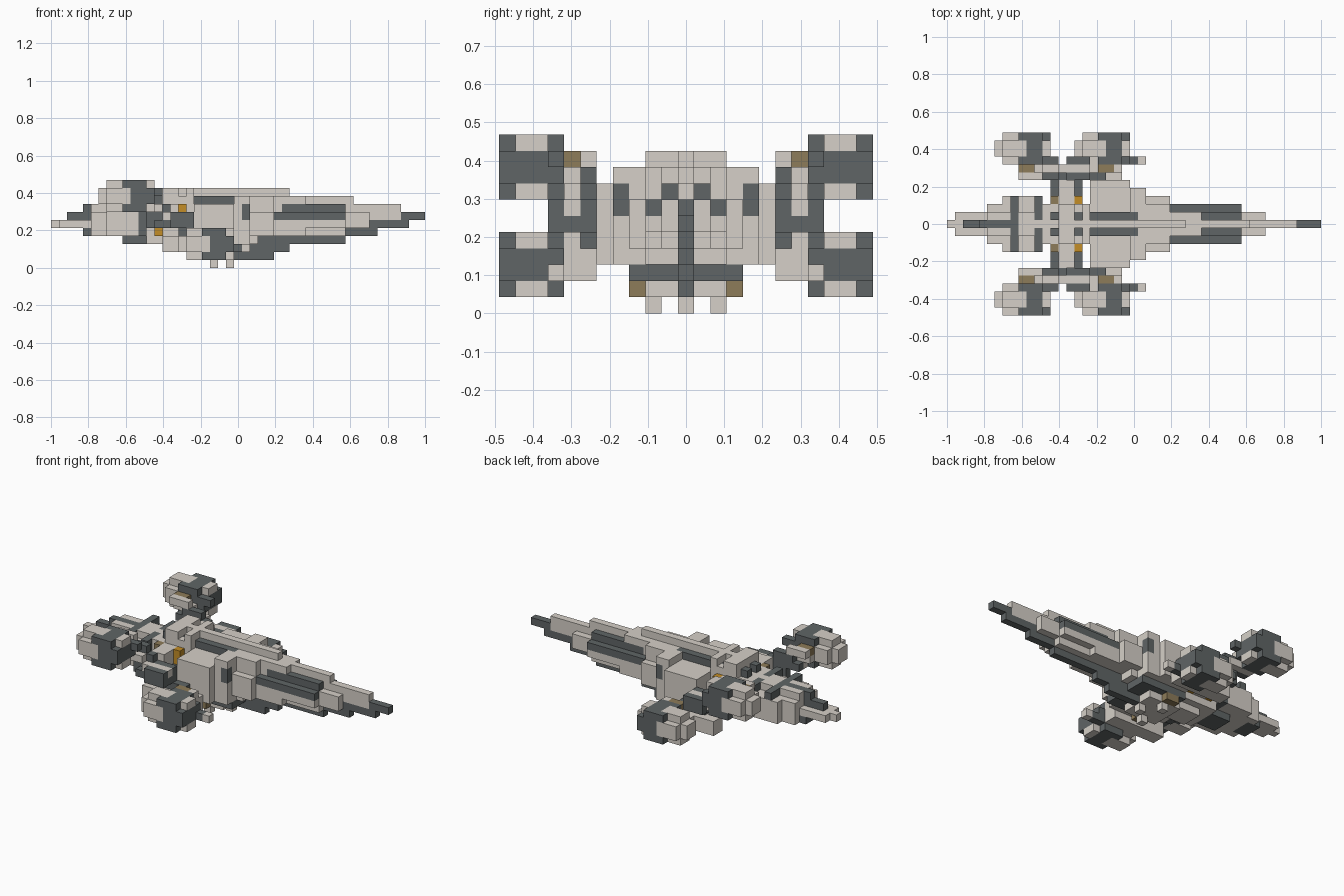
import bpy
import bmesh
from mathutils import Vector

cube = bpy.data.objects.get("Cube")
if cube:
    bpy.data.objects.remove(cube)

UNIT = 2 / 47  # edge of one block


def material(name, colour):
    mat = bpy.data.materials.new(name)
    mat.use_nodes = True
    mat.diffuse_color = (*colour, 1)
    bsdf = next(n for n in mat.node_tree.nodes if n.type == 'BSDF_PRINCIPLED')
    bsdf.inputs["Base Color"].default_value = (*colour, 1)
    bsdf.inputs["Roughness"].default_value = 0.8
    return mat


MATERIALS = [material("warm light grey", (.67, .63, .58)),
             material("dark slate grey", (.115, .13, .133)),
             material("amber light", (.55, .27, .02)),
             material("bronze", (.27, .2, .1))]
LIGHT, DARK, AMBER, BRONZE = range(4)
blocks = {}


def fill(part, colour, x, y, z):
    """Fill a block range on both sides of the centre plane; later fills repaint."""
    for i in range(*x):
        for j in range(*y):
            for k in range(*z):
                blocks[i, j, k] = blocks[i, -j, k] = (part, colour)


# Main hull, stepped outwards towards the middle and tapering below
fill("hull", LIGHT, x=(12, 37), y=(0, 2), z=(4, 8))
fill("hull", LIGHT, x=(12, 37), y=(2, 3), z=(5, 7))
fill("hull", LIGHT, x=(12, 32), y=(2, 3), z=(4, 5))
fill("hull", LIGHT, x=(12, 26), y=(0, 3), z=(3, 8))
fill("hull", LIGHT, x=(18, 28), y=(3, 4), z=(4, 7))
fill("hull", LIGHT, x=(18, 25), y=(3, 5), z=(3, 8))
fill("hull", LIGHT, x=(18, 23), y=(5, 6), z=(3, 8))
fill("hull", LIGHT, x=(23, 25), y=(0, 5), z=(8, 9))
fill("hull", DARK, x=(24, 25), y=(4, 5), z=(6, 8))
fill("hull", DARK, x=(26, 37), y=(2, 3), z=(6, 7))
fill("hull", DARK, x=(29, 37), y=(1, 2), z=(7, 8))

# Roof: central spine, rear bulkhead, and dark channels beside the spine
fill("roof", LIGHT, x=(14, 18), y=(0, 3), z=(8, 9))
fill("roof", LIGHT, x=(25, 28), y=(0, 3), z=(7, 9))
fill("roof", LIGHT, x=(28, 38), y=(0, 1), z=(7, 9))
fill("roof", LIGHT, x=(28, 32), y=(1, 2), z=(8, 9))
fill("roof", LIGHT, x=(14, 16), y=(0, 3), z=(9, 10))
fill("roof", LIGHT, x=(17, 18), y=(0, 3), z=(9, 10))
fill("roof", LIGHT, x=(16, 30), y=(0, 1), z=(8, 10))
fill("roof", DARK, x=(18, 24), y=(1, 2), z=(8, 9))
for edge in (13, 16):
    fill("roof", DARK, x=(edge, edge + 1), y=(1, 2), z=(8, 9))

# Nose
fill("nose", LIGHT, x=(37, 40), y=(0, 2), z=(5, 7))
fill("nose", LIGHT, x=(37, 44), y=(0, 1), z=(6, 8))
fill("nose", DARK, x=(44, 47), y=(0, 1), z=(6, 7))
fill("nose", DARK, x=(40, 45), y=(0, 1), z=(5, 6))
fill("nose", DARK, x=(37, 41), y=(0, 1), z=(4, 5))

# Belly, keel and landing feet
fill("belly", LIGHT, x=(14, 18), y=(0, 2), z=(2, 3))
fill("belly", DARK, x=(18, 25), y=(0, 4), z=(2, 3))
fill("belly", LIGHT, x=(18, 23), y=(0, 3), z=(1, 2))
fill("belly", BRONZE, x=(19, 21), y=(3, 4), z=(1, 2))
fill("keel", DARK, x=(26, 37), y=(0, 1), z=(3, 4))
fill("keel", DARK, x=(23, 30), y=(0, 1), z=(2, 3))
fill("keel", DARK, x=(22, 28), y=(0, 1), z=(1, 2))
fill("foot", LIGHT, x=(22, 23), y=(0, 1), z=(0, 1))
fill("foot", LIGHT, x=(20, 21), y=(2, 3), z=(0, 1))

# Rear drive block with dark bands
fill("rear_block", LIGHT, x=(5, 12), y=(0, 3), z=(4, 7))
fill("rear_block", LIGHT, x=(7, 12), y=(3, 4), z=(4, 7))
fill("rear_block", LIGHT, x=(9, 14), y=(0, 2), z=(7, 8))
fill("rear_block", DARK, x=(8, 9), y=(1, 4), z=(7, 8))
fill("rear_block", DARK, x=(11, 12), y=(1, 4), z=(4, 8))
fill("rear_block", DARK, x=(9, 12), y=(0, 2), z=(3, 4))

# Tail boom
fill("tail", LIGHT, x=(1, 9), y=(0, 2), z=(5, 6))
fill("tail", LIGHT, x=(0, 1), y=(0, 1), z=(5, 6))
fill("tail", LIGHT, x=(5, 8), y=(1, 2), z=(7, 8))
fill("tail", DARK, x=(2, 9), y=(0, 1), z=(6, 7))
fill("tail", DARK, x=(4, 9), y=(0, 1), z=(7, 8))
fill("tail", DARK, x=(4, 6), y=(0, 2), z=(4, 5))

# Wing root with small lights, and pylon
fill("wing_root", LIGHT, x=(13, 17), y=(3, 6), z=(5, 6))
fill("wing_root", LIGHT, x=(14, 16), y=(3, 6), z=(4, 8))
for edge, lamp in ((13, BRONZE), (16, AMBER)):
    fill("wing_root", DARK, x=(edge, edge + 1), y=(4, 6), z=(5, 6))
    fill("wing_root", lamp, x=(edge, edge + 1), y=(3, 4), z=(6, 8))
    fill("wing_root", AMBER, x=(edge, edge + 1), y=(3, 4), z=(4, 5))
fill("wing_pylon", DARK, x=(12, 18), y=(6, 7), z=(5, 7))
fill("wing_pylon", DARK, x=(13, 18), y=(7, 8), z=(5, 6))
fill("wing_pylon", LIGHT, x=(14, 18), y=(7, 8), z=(6, 7))
fill("wing_pylon", DARK, x=(15, 18), y=(8, 9), z=(5, 7))

# Arms linking the pylon to the engines
fill("upper_arm", DARK, x=(10, 15), y=(6, 7), z=(7, 8))
fill("upper_arm", LIGHT, x=(10, 14), y=(7, 8), z=(7, 8))
fill("upper_arm", DARK, x=(11, 14), y=(6, 7), z=(8, 9))
fill("upper_arm", LIGHT, x=(9, 12), y=(7, 8), z=(8, 9))
fill("upper_arm", LIGHT, x=(9, 12), y=(6, 7), z=(9, 10))
fill("upper_arm", BRONZE, x=(9, 11), y=(7, 8), z=(9, 10))
fill("lower_arm", DARK, x=(16, 20), y=(6, 7), z=(4, 5))
fill("lower_arm", LIGHT, x=(14, 22), y=(6, 8), z=(2, 4))
fill("lower_arm", BRONZE, x=(19, 21), y=(7, 8), z=(4, 5))
fill("lower_arm", LIGHT, x=(21, 22), y=(7, 8), z=(4, 5))


# Four engine pods: nozzle, rounded casing, dark corner ribs, intake and gun
def engine(part, back, low, gun):
    middle, full = (low + 1, low + 3), (low, low + 4)
    fill(part, LIGHT, x=(back, back + 1), y=(9, 11), z=middle)
    for y, z in (((8, 12), middle), ((9, 11), full)):
        fill(part, LIGHT, x=(back + 1, back + 4), y=y, z=z)
        fill(part, DARK, x=(back + 4, back + 7), y=y, z=z)
    for edge in (low, low + 3):
        rim = (edge, edge + 1)
        fill(part, LIGHT, x=(back + 6, back + 7), y=(9, 11), z=rim)
        for side in (8, 11):
            fill(part, DARK, x=(back + 3, back + 6), y=(side, side + 1), z=rim)
    fill(part, DARK, x=(back + 6, back + 8), y=(8, 9), z=(gun, gun + 1))


engine("upper_engine", back=6, low=7, gun=9)
engine("lower_engine", back=16, low=1, gun=2)
fill("lower_engine", LIGHT, x=(24, 25), y=(8, 9), z=(2, 3))


# Build only the exposed faces of each part
def build(part):
    bm = bmesh.new()
    for cell, (owner, colour) in blocks.items():
        if owner != part:
            continue
        centre = Vector((cell[0] - 23, cell[1], cell[2] + .5))
        for axis in range(3):
            for side in (-1, 1):
                beside = list(cell)
                beside[axis] += side
                if tuple(beside) in blocks:
                    continue
                normal, u = Vector(), Vector()
                normal[axis] = side / 2
                u[(axis + 1) % 3] = .5
                v = normal.cross(u) * 2
                corners = (u + v, v - u, -u - v, u - v)
                face = bm.faces.new([bm.verts.new((centre + normal + c) * UNIT)
                                     for c in corners])
                face.material_index = colour
    bmesh.ops.remove_doubles(bm, verts=bm.verts, dist=UNIT / 100)
    mesh = bpy.data.meshes.new(part)
    bm.to_mesh(mesh)
    bm.free()
    for mat in MATERIALS:
        mesh.materials.append(mat)
    bpy.context.collection.objects.link(bpy.data.objects.new(part, mesh))


for part in sorted({owner for owner, colour in blocks.values()}):
    build(part)
